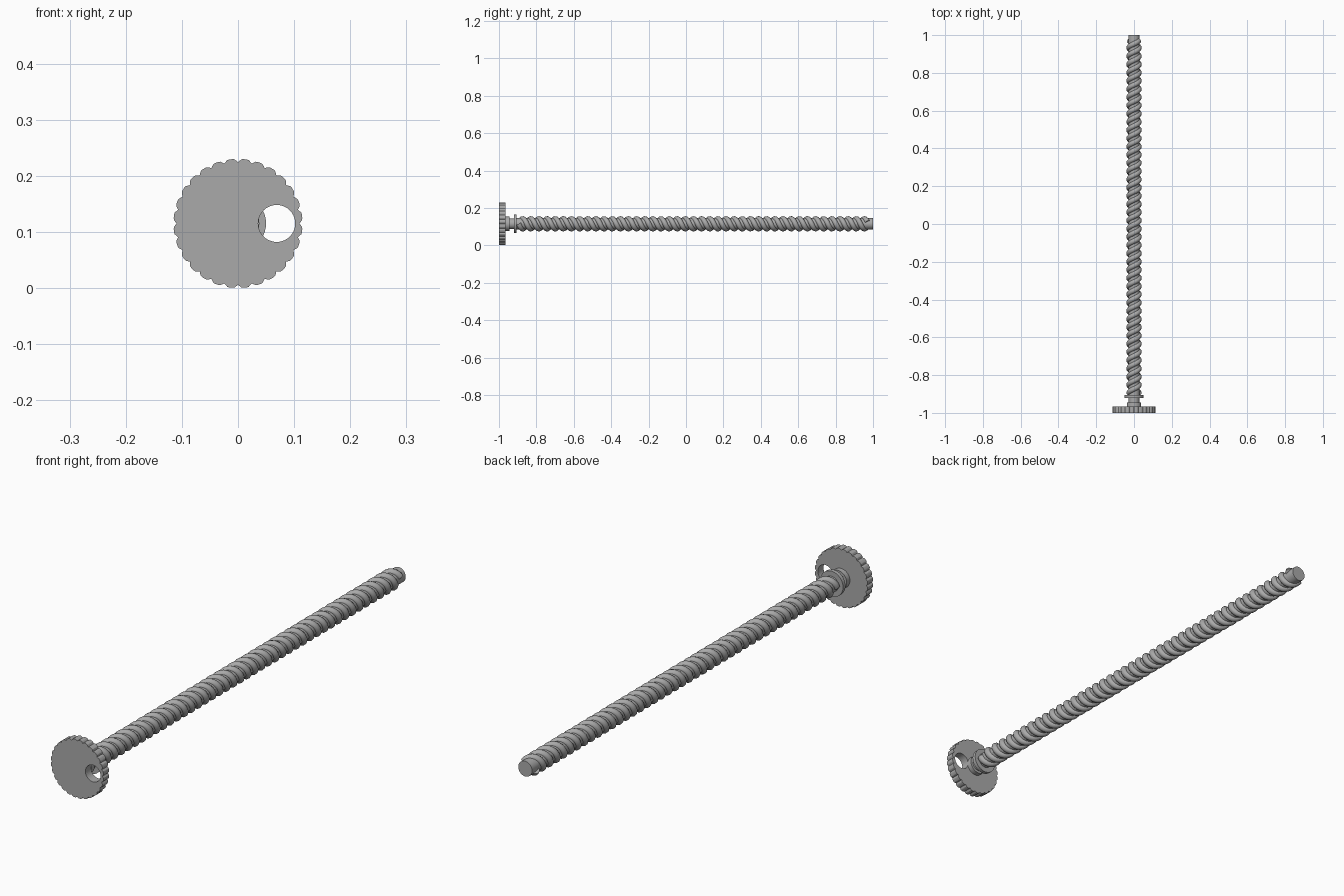
import bpy, bmesh
from math import sin, cos, pi, tau
from mathutils import Vector

if "Cube" in bpy.data.objects:
    bpy.data.objects.remove(bpy.data.objects["Cube"])

AXIS_Z = 0.115

metal = bpy.data.materials.new("grey metal")
metal.use_nodes = True
metal.diffuse_color = (0.4, 0.4, 0.4, 1)
metal.node_tree.nodes["Principled BSDF"].inputs["Base Color"].default_value = (0.4, 0.4, 0.4, 1)


def add_object(name, data):
    obj = bpy.data.objects.new(name, data)
    bpy.context.collection.objects.link(obj)
    obj.location.z = AXIS_Z
    data.materials.append(metal)
    return obj


def prism(name, outline, y0, y1):
    """Extrude an x-z outline along y."""
    bm = bmesh.new()
    face = bm.faces.new([bm.verts.new((x, y0, z)) for x, z in outline])
    side = bmesh.ops.extrude_face_region(bm, geom=[face])["geom"]
    bmesh.ops.translate(bm, vec=(0, y1 - y0, 0),
                        verts=[v for v in side if isinstance(v, bmesh.types.BMVert)])
    bmesh.ops.recalc_face_normals(bm, faces=bm.faces)
    mesh = bpy.data.meshes.new(name)
    bm.to_mesh(mesh)
    bm.free()
    return add_object(name, mesh)


def circle(radius, sides=40, cx=0):
    return [(cx + radius * cos(tau * i / sides), radius * sin(tau * i / sides))
            for i in range(sides)]


def smooth(obj):
    bpy.ops.object.select_all(action='DESELECT')
    obj.select_set(True)
    bpy.context.view_layer.objects.active = obj
    bpy.ops.object.shade_smooth_by_angle(angle=pi / 6)


# Grip wheel with small notches around its rim
NOTCHES, STEPS = 28, 8
rim = []
for i in range(NOTCHES * STEPS):
    a = pi / 2 + tau * i / (NOTCHES * STEPS)
    r = (0.1095, 0.112, 0.1145, 0.115, 0.115, 0.115, 0.1145, 0.112)[i % STEPS]
    rim.append((r * cos(a), r * sin(a)))
wheel = prism("grip_wheel", rim, -1, -0.965)

# Finger hole through the wheel
cutter = prism("finger_hole_cutter", circle(0.033, 40, 0.069), -1.1, -0.962)
cutter.hide_render = True
cut = wheel.modifiers.new("finger hole", 'BOOLEAN')
cut.object = cutter
cut.solver = 'EXACT'
bpy.context.view_layer.objects.active = wheel
bpy.ops.object.modifier_apply(modifier=cut.name)
bpy.data.objects.remove(cutter)

# Turned parts along the axis: hub, neck, collar, core and end stub
for name, radius, y0, y1 in (("hub", 0.038, -0.966, -0.945),
                             ("neck", 0.028, -0.946, -0.919),
                             ("collar", 0.05, -0.92, -0.905),
                             ("screw_core", 0.03, -0.906, 1.0)):
    smooth(prism(name, circle(radius), y0, y1))

# Rounded thread wound around the core in two starts
LEAD, STARTS, TURN_STEPS = 0.087, 2, 32
WIRE, Y0, Y1 = 0.014, -0.895, 0.972
curve = bpy.data.curves.new("screw_thread", 'CURVE')
curve.dimensions = '3D'
curve.bevel_depth = WIRE
curve.bevel_resolution = 3
curve.use_fill_caps = True
count = int((Y1 - Y0) / LEAD * TURN_STEPS) + 1
for start in range(STARTS):
    spline = curve.splines.new('POLY')
    spline.points.add(count - 1)
    for i, point in enumerate(spline.points):
        a = tau * (i / TURN_STEPS + start / STARTS)
        r = 0.041 - WIRE
        point.co = (r * cos(a), Y0 + LEAD * i / TURN_STEPS, -r * sin(a), 1)
add_object("screw_thread", curve)
